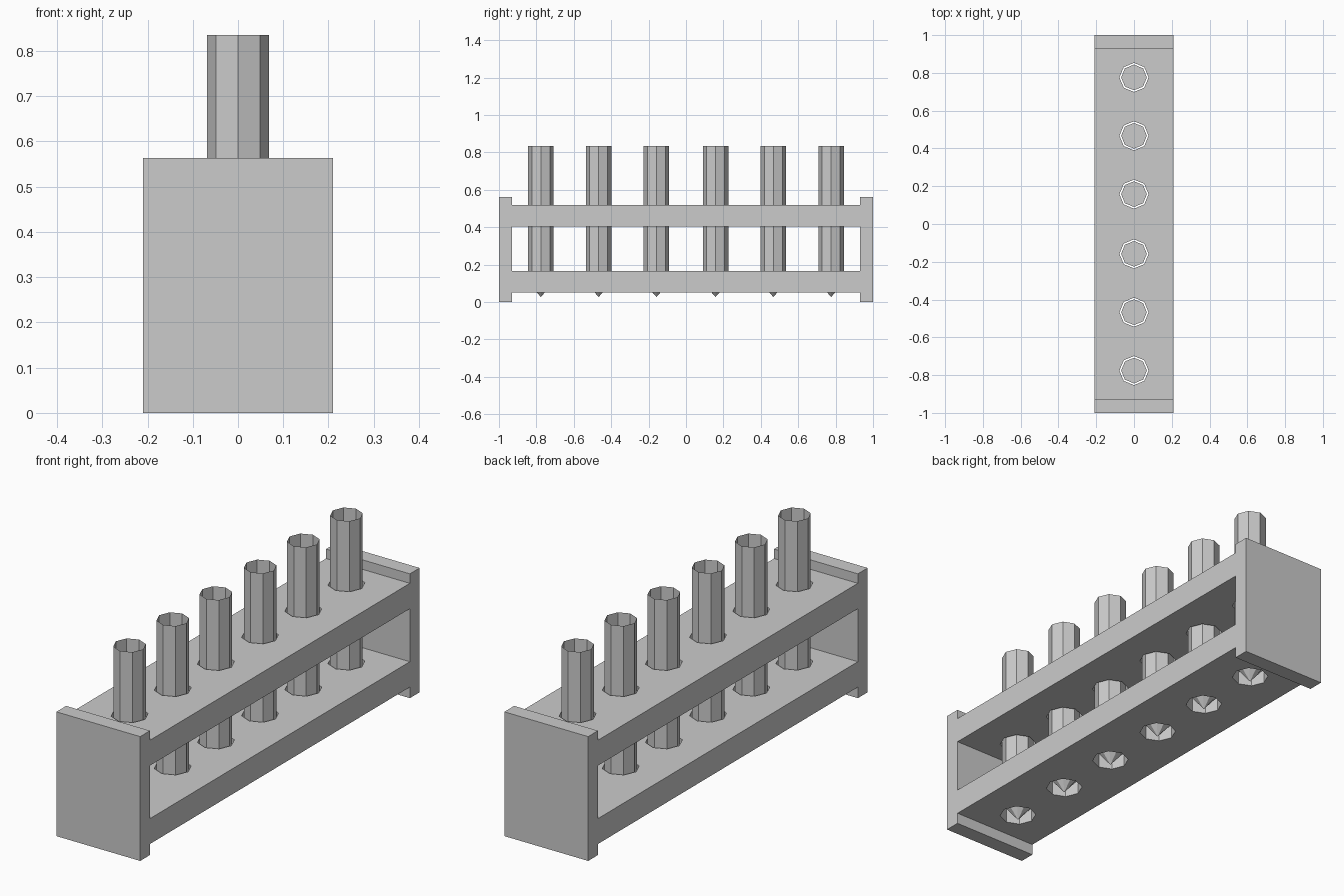
import bpy, bmesh
from math import pi, cos, sin

if "Cube" in bpy.data.objects:
    bpy.data.objects.remove(bpy.data.objects["Cube"])

TUBE_Y = [s * y for y in (0.158, 0.467, 0.776) for s in (-1, 1)]


def make_object(name, bm):
    bmesh.ops.recalc_face_normals(bm, faces=bm.faces)
    mesh = bpy.data.meshes.new(name)
    bm.to_mesh(mesh)
    bm.free()
    ob = bpy.data.objects.new(name, mesh)
    bpy.context.collection.objects.link(ob)
    return ob


def prism_x(name, outline, half_width):
    """Extrude a y-z outline along x."""
    bm = bmesh.new()
    face = bm.faces.new([bm.verts.new((-half_width, y, z)) for y, z in outline])
    ext = bmesh.ops.extrude_face_region(bm, geom=[face])
    verts = [v for v in ext["geom"] if isinstance(v, bmesh.types.BMVert)]
    bmesh.ops.translate(bm, verts=verts, vec=(2 * half_width, 0, 0))
    return make_object(name, bm)


def ring(bm, r, y, z):
    return [bm.verts.new((r * cos(i * pi / 4), y + r * sin(i * pi / 4), z))
            for i in range(8)]


def bridge(bm, low, high):
    for i in range(8):
        j = (i + 1) % 8
        bm.faces.new((low[i], low[j], high[j], high[i]))


def cut(target, cutter):
    mod = target.modifiers.new("cut", 'BOOLEAN')
    mod.operation = 'DIFFERENCE'
    mod.solver = 'EXACT'
    mod.object = cutter
    bpy.context.view_layer.objects.active = target
    bpy.ops.object.modifier_apply(modifier=mod.name)
    bpy.data.objects.remove(cutter)


# Rack frame: H-shaped side profile with raised end plates
half = [(0.93, 0.05), (0.93, 0), (1, 0), (1, 0.563), (0.93, 0.563), (0.93, 0.52)]
rack = prism_x("rack_frame", half + [(-y, z) for y, z in reversed(half)], 0.21)

# Window between the two shelves
window = [(-0.93, 0.165), (0.93, 0.165), (0.93, 0.405), (-0.93, 0.405)]
cut(rack, prism_x("window_cutter", window, 0.3))

# Octagonal holes through both shelves
bm = bmesh.new()
for y in TUBE_Y:
    low, high = ring(bm, 0.077, y, -0.1), ring(bm, 0.077, y, 0.7)
    bridge(bm, low, high)
    bm.faces.new(low)
    bm.faces.new(high)
cut(rack, make_object("hole_cutter", bm))

# Test tubes: open thin shell with a flat floor and a pointed tip
for n, y in enumerate(sorted(TUBE_Y), 1):
    bm = bmesh.new()
    low, high = ring(bm, 0.068, y, 0.105), ring(bm, 0.068, y, 0.835)
    bridge(bm, low, high)
    bm.faces.new(low)
    tip = bm.verts.new((0, y, 0.027))
    for i in range(8):
        bm.faces.new((low[i], tip, low[(i + 1) % 8]))
    make_object(f"test_tube_{n}", bm)
